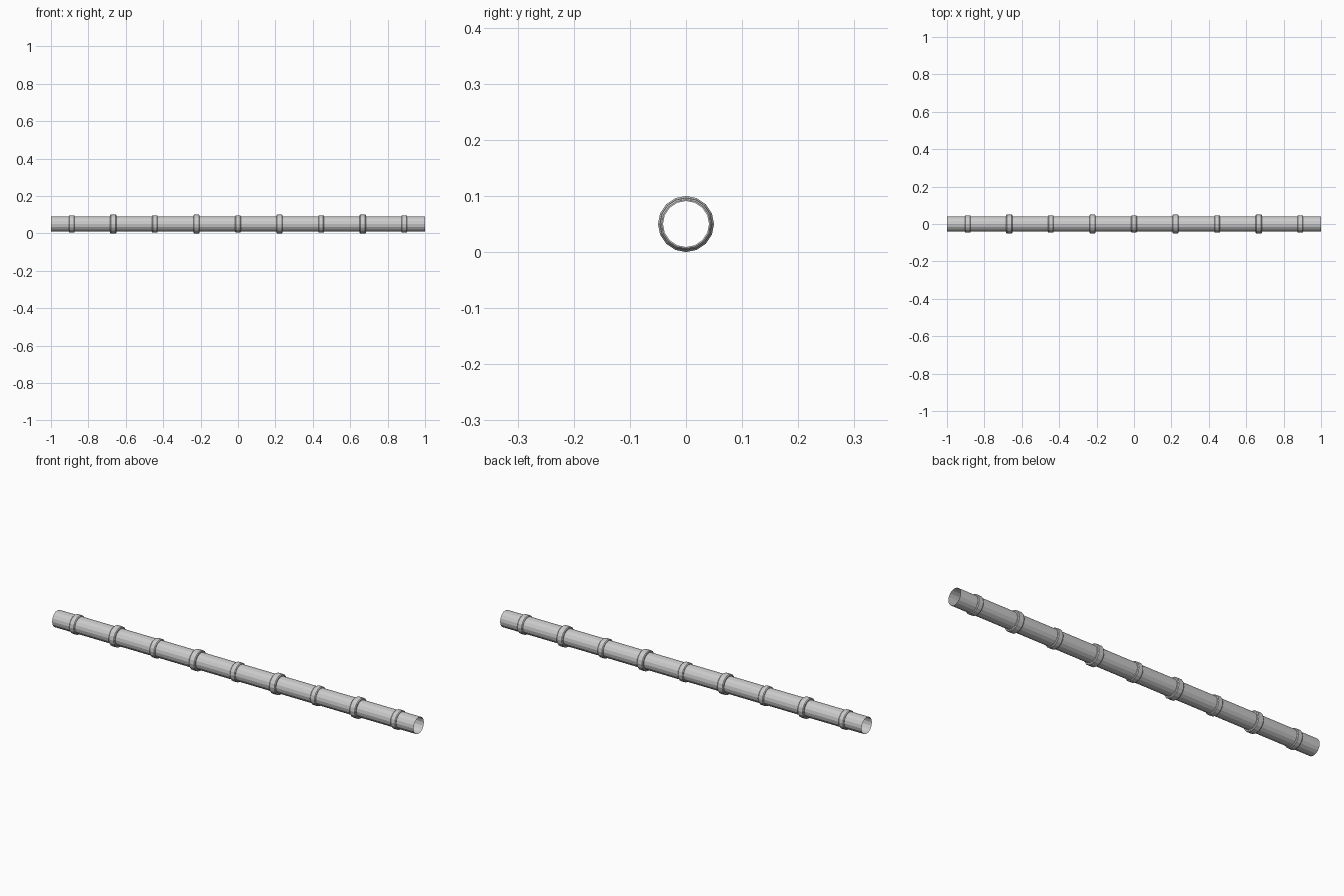
import bpy, bmesh, math

if "Cube" in bpy.data.objects:
    bpy.data.objects.remove(bpy.data.objects["Cube"])

SIDES = 16
CZ = 0.05


def lathe_x(name, profile, x0=0.0):
    """Revolve (x, radius) points round the X axis as an open surface."""
    bm = bmesh.new()
    loops = []
    for x, r in profile:
        loops.append([bm.verts.new((x, r * math.cos(2 * math.pi * i / SIDES),
                                    r * math.sin(2 * math.pi * i / SIDES)))
                      for i in range(SIDES)])
    for a, b in zip(loops, loops[1:]):
        for i in range(SIDES):
            j = (i + 1) % SIDES
            bm.faces.new((a[i], a[j], b[j], b[i]))
    bmesh.ops.recalc_face_normals(bm, faces=bm.faces)
    # Make sure the skin faces outwards
    f = next(iter(bm.faces))
    c = f.calc_center_median()
    if f.normal.y * c.y + f.normal.z * c.z < -1e-6:
        bmesh.ops.reverse_faces(bm, faces=bm.faces)
    mesh = bpy.data.meshes.new(name)
    bm.to_mesh(mesh)
    bm.free()
    ob = bpy.data.objects.new(name, mesh)
    ob.location = (x0, 0, CZ)
    bpy.context.collection.objects.link(ob)
    return ob


# Long open-ended pipe
lathe_x("pipe", [(-1, 0.041), (1, 0.041)])

# Nine collars with chamfered rims, alternately small and large
for k in range(9):
    r, w = (0.050, 0.017) if k % 2 else (0.0465, 0.015)
    lathe_x(f"collar_{k + 1}",
            [(-w, 0.041), (-w, r - 0.003), (-w + 0.004, r),
             (w - 0.004, r), (w, r - 0.003), (w, 0.041)],
            (k - 4) * 2 / 9)
